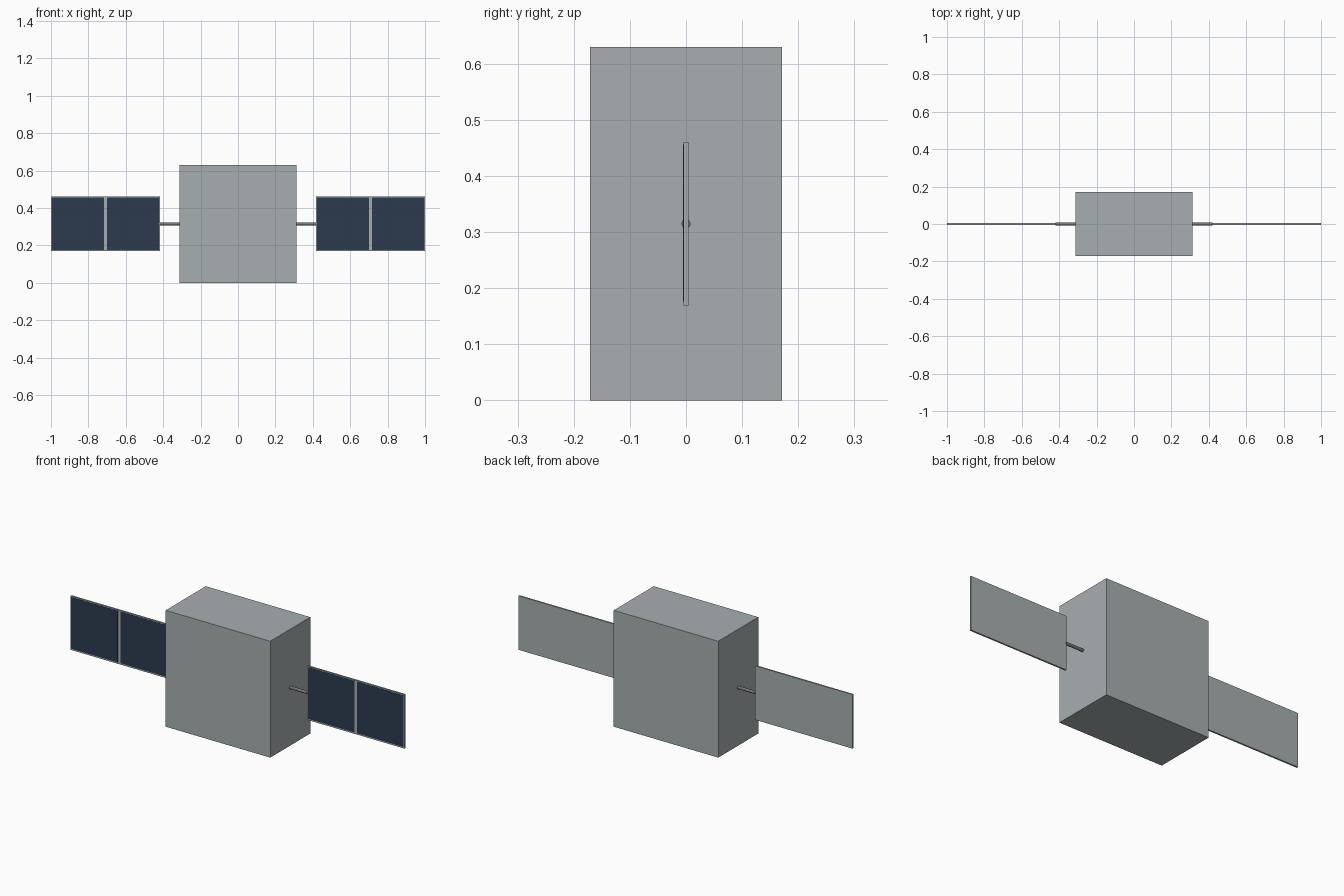
import bpy
import math

cube = bpy.data.objects.get("Cube")
if cube:
    bpy.data.objects.remove(cube, do_unlink=True)


def material(name, color):
    mat = bpy.data.materials.new(name)
    mat.use_nodes = True
    rgba = (*color, 1)
    mat.diffuse_color = rgba
    mat.node_tree.nodes["Principled BSDF"].inputs["Base Color"].default_value = rgba
    return mat


silver = material("silver grey", (0.39, 0.43, 0.435))
steel = material("steel grey", (0.17, 0.18, 0.185))
navy = material("cell navy", (0.025, 0.042, 0.076))


def box(name, low, high, mat):
    """Box between two opposite corners."""
    center = [(a + b) / 2 for a, b in zip(low, high)]
    bpy.ops.mesh.primitive_cube_add(size=1, location=center)
    obj = bpy.context.object
    obj.name = name
    obj.scale = [b - a for a, b in zip(low, high)]
    bpy.ops.object.transform_apply(location=False, rotation=False, scale=True)
    obj.data.materials.append(mat)
    return obj


# Main body
BODY_X, BODY_Y, HEIGHT = 0.313, 0.171, 0.63
box("body", (-BODY_X, -BODY_Y, 0), (BODY_X, BODY_Y, HEIGHT), silver)

# Panel layout
INNER, OUTER = 0.417, 1.0
MID_X, MID_Z = (INNER + OUTER) / 2, HEIGHT / 2
HALF_H, HALF_T = 0.146, 0.0045
MARGIN, RIB = 0.005, 0.008

for side, label in ((1, "left"), (-1, "right")):
    def span(a, b):
        return sorted((side * a, side * b))

    # Panel backing
    x0, x1 = span(INNER, OUTER)
    box(f"{label}_panel", (x0, -HALF_T, MID_Z - HALF_H),
        (x1, HALF_T, MID_Z + HALF_H), silver)

    # Two dark cells on the front, separated by a rib
    for part, a, b in (("inner", INNER + MARGIN, MID_X - RIB),
                       ("outer", MID_X + RIB, OUTER - MARGIN)):
        x0, x1 = span(a, b)
        box(f"{label}_{part}_cell",
            (x0, -HALF_T - 0.001, MID_Z - HALF_H + MARGIN * 1.5),
            (x1, -HALF_T + 0.001, MID_Z + HALF_H - MARGIN), navy)

    # Round strut joining the panel to the body
    bpy.ops.mesh.primitive_cylinder_add(
        vertices=16, radius=0.008, depth=INNER - BODY_X + 0.004,
        location=(side * (INNER + BODY_X) / 2, 0, MID_Z),
        rotation=(0, math.pi / 2, 0))
    strut = bpy.context.object
    strut.name = f"{label}_strut"
    strut.data.materials.append(steel)
    bpy.ops.object.shade_smooth_by_angle(angle=math.radians(40))
